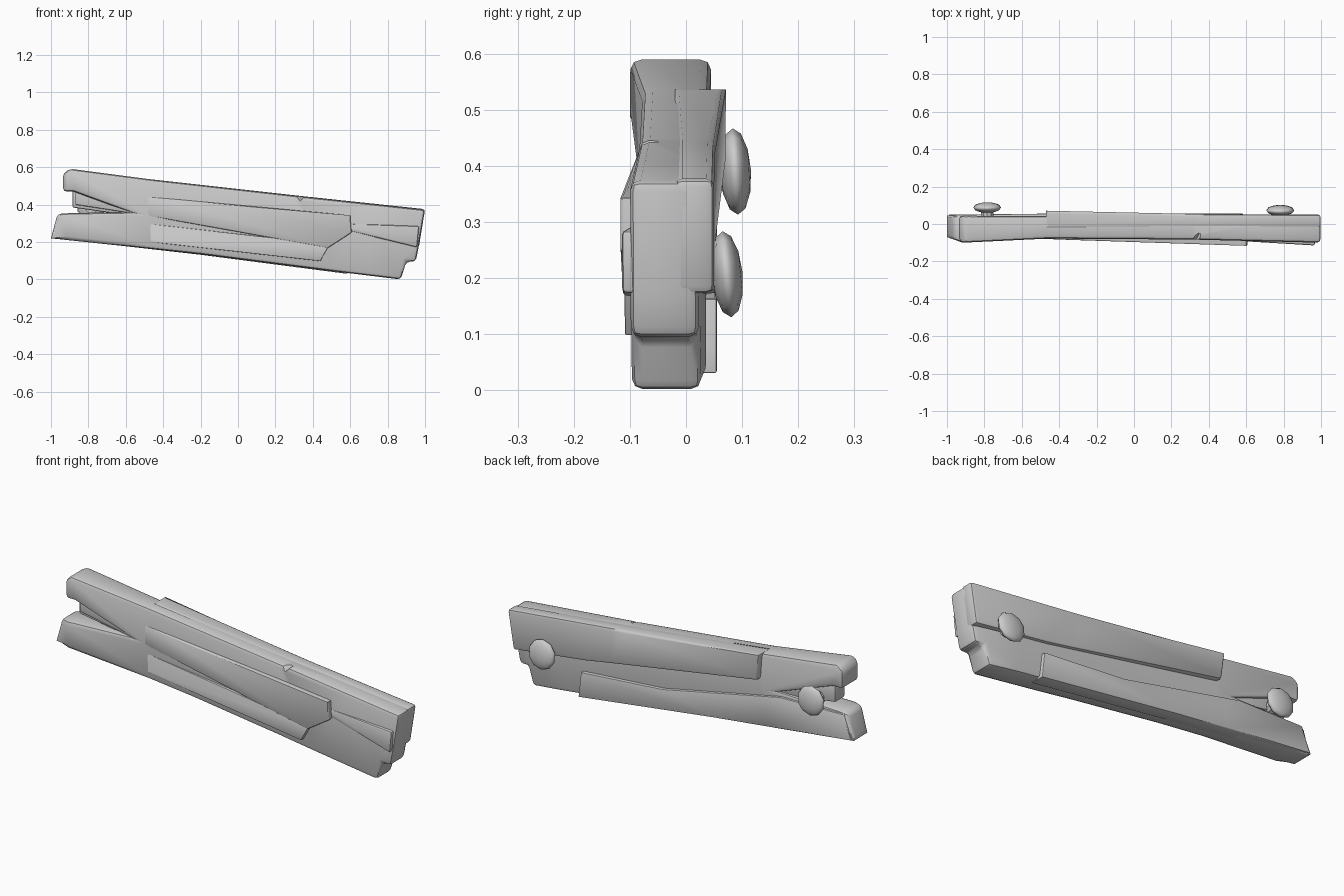
import bpy, bmesh
from math import radians, pi

if "Cube" in bpy.data.objects:
    bpy.data.objects.remove(bpy.data.objects["Cube"])


def lerp(knots, x):
    # piecewise linear depth along the plank
    if x <= knots[0][0]:
        return knots[0][1]
    for (x0, y0), (x1, y1) in zip(knots, knots[1:]):
        if x <= x1:
            return y0 + (y1 - y0) * (x - x0) / (x1 - x0)
    return knots[-1][1]


def finish(ob, angle=35):
    bpy.ops.object.select_all(action='DESELECT')
    bpy.context.view_layer.objects.active = ob
    ob.select_set(True)
    for m in list(ob.modifiers):
        bpy.ops.object.modifier_apply(modifier=m.name)
    bpy.ops.object.shade_smooth_by_angle(angle=radians(angle))


def slab(name, outline, front, back, bevel, cutter=None):
    # x-z outline extruded in y, bent to follow front and back depth curves
    bm = bmesh.new()
    face = bm.faces.new([bm.verts.new((x, -1, z)) for x, z in outline])
    ext = bmesh.ops.extrude_face_region(bm, geom=[face])
    for v in ext['geom']:
        if isinstance(v, bmesh.types.BMVert):
            v.co.y = 1
    for x in sorted({k[0] for k in front + back}):
        bmesh.ops.bisect_plane(bm, geom=bm.verts[:] + bm.edges[:] + bm.faces[:],
                               plane_co=(x, 0, 0), plane_no=(1, 0, 0))
    for v in bm.verts:
        v.co.y = lerp(front if v.co.y < 0 else back, v.co.x)
    bmesh.ops.recalc_face_normals(bm, faces=bm.faces[:])
    me = bpy.data.meshes.new(name)
    bm.to_mesh(me)
    bm.free()
    ob = bpy.data.objects.new(name, me)
    bpy.context.collection.objects.link(ob)
    b = ob.modifiers.new("bevel", 'BEVEL')
    b.width, b.segments, b.limit_method, b.angle_limit = bevel, 2, 'ANGLE', radians(30)
    if cutter:
        c = ob.modifiers.new("nick", 'BOOLEAN')
        c.operation, c.object = 'DIFFERENCE', cutter
    finish(ob)
    return ob


# small nick on the front top edge
bpy.ops.mesh.primitive_cube_add(size=0.04, location=(0.335, -0.085, 0.45),
                                rotation=(0.6, radians(45), 0))
nick = bpy.context.object
nick.name = "nick_cutter"
nick.scale.y = 1.6
nick.hide_render = True

# main board with split left end and stepped right end
slab("main_board",
     [(-0.90, 0.592), (-0.45, 0.533), (0.33, 0.445), (1.0, 0.373),
      (0.965, 0.17), (0.95, 0.095), (0.90, 0.095), (0.87, 0.0),
      (0.5, 0.045), (-0.2, 0.135), (-1.0, 0.22), (-0.965, 0.35), (-0.895, 0.355),
      (-0.58, 0.36), (-0.88, 0.47), (-0.935, 0.47), (-0.935, 0.565)],
     [(-1, -0.07), (-0.915, -0.10), (-0.46, -0.078), (0.3, -0.083), (1, -0.1)],
     [(-1, 0.045), (-0.46, 0.042), (0.3, 0.037), (0.7, 0.035), (1, 0.02)],
     0.022, nick)
bpy.data.objects.remove(nick)

# recessed tongue inside the split
slab("split_tongue", [(-0.885, 0.48), (-0.885, 0.385), (-0.5, 0.33), (-0.5, 0.46)],
     [(-0.9, -0.05), (-0.5, -0.06)], [(-0.9, 0.03), (-0.5, 0.03)], 0.008)

# raised layers on the front
slab("front_layer",
     [(-0.87, 0.478), (0.60, 0.343), (0.607, 0.25), (0.48, 0.168),
      (-0.45, 0.335), (-0.87, 0.40)],
     [(-0.87, -0.06), (-0.4, -0.083), (0.61, -0.117)], [(-0.87, 0), (0.6, 0)], 0.01)
slab("front_lower_layer",
     [(-0.5, 0.30), (0.3, 0.21), (0.485, 0.18), (0.44, 0.098), (-0.6, 0.215)],
     [(-0.6, -0.074), (0.48, -0.11)], [(-0.6, 0), (0.48, 0)], 0.01)
slab("front_right_splinter",
     [(0.55, 0.30), (0.968, 0.285), (0.957, 0.172), (0.55, 0.27)],
     [(0.55, -0.09), (0.97, -0.115)], [(0.55, 0), (0.97, 0)], 0.01)

# raised layers on the back
slab("back_upper_layer",
     [(-0.47, 0.536), (0.33, 0.447), (1.0, 0.376), (0.967, 0.172), (0.55, 0.225),
      (-0.46, 0.40)],
     [(-0.47, -0.02), (1, -0.02)], [(-0.47, 0.071), (0.4, 0.052), (1, 0.05)], 0.014)
slab("back_lower_layer",
     [(0.585, 0.03), (0.57, 0.163), (0.1, 0.20), (-0.58, 0.34), (-0.945, 0.345),
      (-0.99, 0.222), (-0.2, 0.132)],
     [(-0.99, -0.02), (0.58, -0.02)],
     [(-0.99, 0.05), (-0.5, 0.055), (0.58, 0.055)], 0.012)

# two domed nails on the back
for side, x, y, z, tilt in (("left", -0.785, 0.088, 0.39, 0.06),
                            ("right", 0.782, 0.073, 0.207, 0.1)):
    rot = (-pi / 2 + tilt, 0, 0)
    bpy.ops.mesh.primitive_uv_sphere_add(segments=10, ring_count=6, radius=1,
                                         location=(x, y, z), rotation=rot)
    head = bpy.context.object
    head.name = side + "_nail_head"
    head.scale = (0.077, 0.077, 0.028)
    finish(head, 60)
    bpy.ops.mesh.primitive_cylinder_add(vertices=10, radius=0.035, depth=0.08,
                                        location=(x, y - 0.04, z), rotation=rot)
    shank = bpy.context.object
    shank.name = side + "_nail_shank"
    finish(shank)
